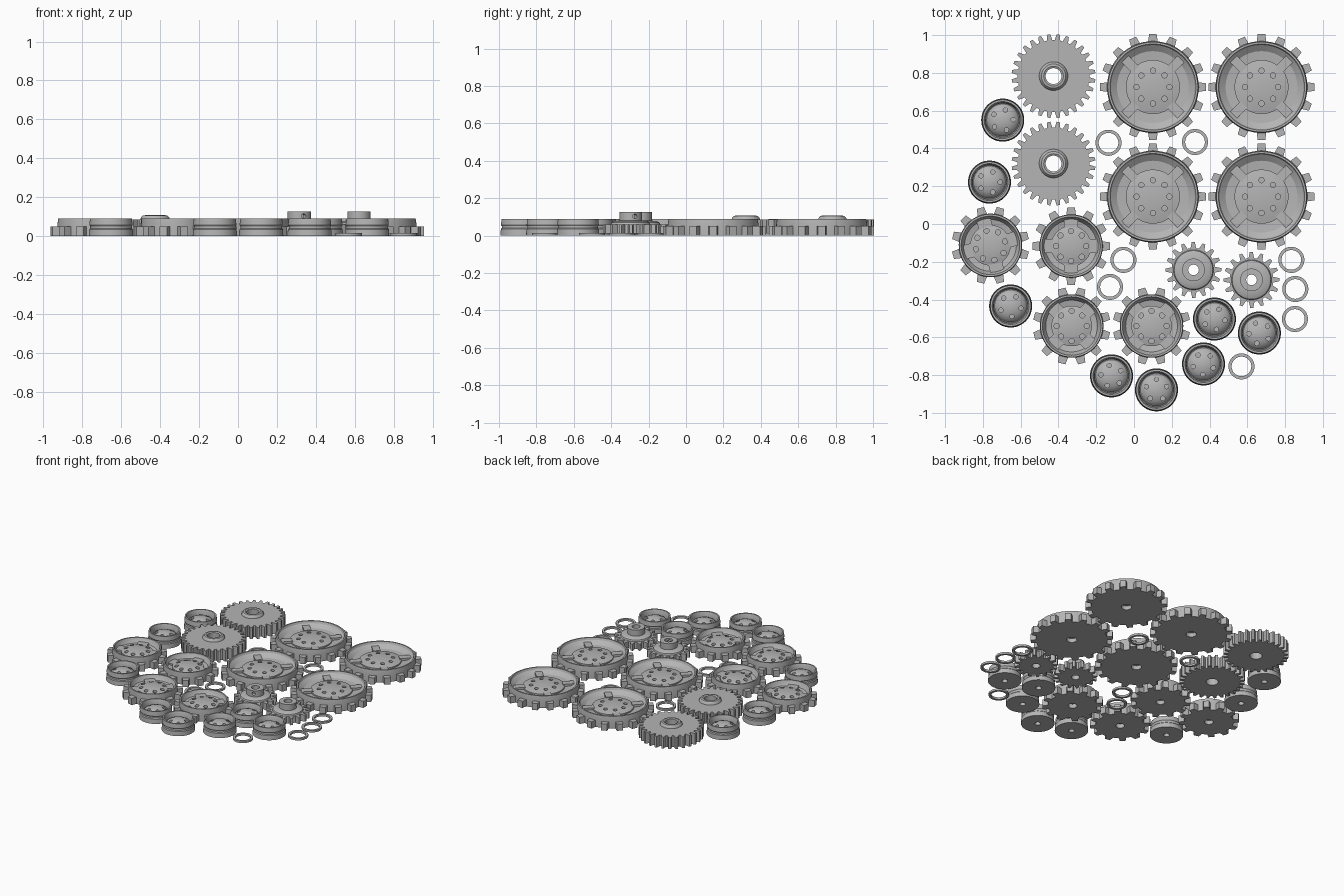
import bpy, bmesh
from math import sin, cos, pi, radians
from mathutils import Matrix, Vector

old = bpy.data.objects.get("Cube")
if old:
    bpy.data.objects.remove(old, do_unlink=True)

grey = bpy.data.materials.new("plain grey")
grey.use_nodes = True
grey.diffuse_color = (0.46, 0.46, 0.46, 1)
grey.node_tree.nodes["Principled BSDF"].inputs["Base Color"].default_value = grey.diffuse_color


def lathe(bm, profile, seg=64, closed=False):
    """Spin a (radius, height) profile; closed profiles make a ring."""
    rings = []
    for r, z in profile:
        if r == 0:
            rings.append([bm.verts.new((0, 0, z))] * seg)
        else:
            rings.append([bm.verts.new((r * cos(2 * pi * i / seg), r * sin(2 * pi * i / seg), z))
                          for i in range(seg)])
    pairs = list(zip(rings, rings[1:]))
    if closed:
        pairs.append((rings[-1], rings[0]))
    for a, b in pairs:
        for i in range(seg):
            j = (i + 1) % seg
            bm.faces.new(list(dict.fromkeys((a[i], a[j], b[j], b[i]))))


def prism(bm, outline, z0, z1, angle):
    """Extrude a flat outline upwards and turn it around the axis."""
    rot = Matrix.Rotation(angle, 4, 'Z')
    low = [bm.verts.new(rot @ Vector((x, y, z0))) for x, y in outline]
    top = [bm.verts.new(rot @ Vector((x, y, z1))) for x, y in outline]
    bm.faces.new(low[::-1])
    bm.faces.new(top)
    for i in range(len(low)):
        j = (i + 1) % len(low)
        bm.faces.new((low[i], low[j], top[j], top[i]))


def arms(bm, count, r0, r1, w0, w1, z0, z1, offset=0):
    """Ring of tapered blocks, used for teeth and spokes."""
    outline = [(r0, -w0 / 2), (r1, -w1 / 2), (r1, w1 / 2), (r0, w0 / 2)]
    for k in range(count):
        prism(bm, outline, z0, z1, offset + 2 * pi * k / count)


def to_mesh(name, bm):
    bmesh.ops.recalc_face_normals(bm, faces=bm.faces)
    mesh = bpy.data.meshes.new(name)
    bm.to_mesh(mesh)
    bm.free()
    mesh.materials.append(grey)
    return mesh


def drill(name, mesh, holes):
    """Cut cylinders (matrix, radius, depth) out of a mesh."""
    bm = bmesh.new()
    for matrix, r, depth in holes:
        bmesh.ops.create_cone(bm, cap_ends=True, segments=16, radius1=r, radius2=r,
                              depth=depth, matrix=matrix)
    cutter = bpy.data.objects.new("hole_cutter", to_mesh("hole_cutter", bm))
    body = bpy.data.objects.new("drilled_body", mesh)
    for ob in (cutter, body):
        bpy.context.collection.objects.link(ob)
    cutter.hide_render = True
    mod = body.modifiers.new("holes", 'BOOLEAN')
    mod.operation, mod.solver, mod.object = 'DIFFERENCE', 'EXACT', cutter
    graph = bpy.context.evaluated_depsgraph_get()
    result = bpy.data.meshes.new_from_object(body.evaluated_get(graph))
    result.name = name
    for ob in (cutter, body):
        bpy.data.objects.remove(ob, do_unlink=True)
    return result


def hole_ring(count, ring, r, z, depth):
    return [(Matrix.Translation((ring * cos(2 * pi * k / count), ring * sin(2 * pi * k / count), z)),
             r, depth) for k in range(count)]


def finish(name, mesh, extras=None):
    """Add teeth and spokes to a body mesh, then smooth it."""
    bm = bmesh.new()
    bm.from_mesh(mesh)
    if extras:
        more = bmesh.new()
        extras(more)
        extra_mesh = to_mesh("extras", more)
        bm.from_mesh(extra_mesh)
        bpy.data.meshes.remove(extra_mesh)
    out = bpy.data.meshes.new(name)
    bm.to_mesh(out)
    bm.free()
    out.materials.append(grey)
    out.shade_smooth()
    out.set_sharp_from_angle(angle=radians(30))
    return out


def lathe_mesh(name, profile, seg=64, closed=False):
    bm = bmesh.new()
    lathe(bm, profile, seg, closed)
    return to_mesh(name, bm)


def place(name, mesh, spots):
    for k, (x, y, turn) in enumerate(spots, 1):
        ob = bpy.data.objects.new(f"{name}_{k}", mesh)
        ob.location = (x, y, 0)
        ob.rotation_euler.z = radians(turn)
        bpy.context.collection.objects.link(ob)


# Large toothed wheels: dished, with a domed drilled hub and four spokes
profile = [(0, 0.03), (0.035, 0.03), (0.035, 0), (0.243, 0), (0.243, 0.06), (0.238, 0.09),
           (0.228, 0.09), (0.222, 0.075), (0.19, 0.052), (0.143, 0.048), (0.143, 0.058),
           (0.10, 0.067), (0.05, 0.072), (0, 0.074)]
body = drill("large_wheel_body", lathe_mesh("large_wheel_body", profile),
             hole_ring(8, 0.087, 0.014, 0.065, 0.03))


def large_extras(bm):
    arms(bm, 16, 0.235, 0.28, 0.052, 0.04, 0, 0.05)
    arms(bm, 4, 0.13, 0.225, 0.05, 0.05, 0.04, 0.066, pi / 4)


place("large_wheel", finish("large_wheel", body, large_extras),
      [(x, y, 0) for x in (0.1, 0.675) for y in (0.145, 0.725)])

# Medium toothed wheels
profile = [(0, 0.03), (0.03, 0.03), (0.03, 0), (0.168, 0), (0.168, 0.06), (0.165, 0.09),
           (0.155, 0.09), (0.15, 0.075), (0.137, 0.055), (0.107, 0.048), (0.107, 0.062),
           (0.075, 0.072), (0.04, 0.077), (0, 0.079)]
body = drill("medium_wheel_body", lathe_mesh("medium_wheel_body", profile),
             hole_ring(8, 0.08, 0.014, 0.07, 0.03))


def medium_extras(bm):
    arms(bm, 12, 0.16, 0.205, 0.052, 0.04, 0, 0.05)
    arms(bm, 4, 0.09, 0.15, 0.075, 0.075, 0.04, 0.064)


place("medium_wheel", finish("medium_wheel", body, medium_extras),
      [(-0.76, -0.113, 15), (-0.333, -0.117, 0), (-0.33, -0.54, 45), (0.093, -0.54, 45)])

# Spur gears with a rounded collar around the bore
profile = [(0.042, 0), (0.19, 0), (0.19, 0.085), (0.076, 0.085), (0.073, 0.096),
           (0.064, 0.105), (0.052, 0.107), (0.042, 0.102)]
place("spur_gear",
      finish("spur_gear", lathe_mesh("spur_gear_body", profile, closed=True),
             lambda bm: arms(bm, 28, 0.18, 0.222, 0.034, 0.016, 0, 0.085, pi / 28)),
      [(-0.426, 0.783, 90), (-0.426, 0.32, 90)])

# Small pinions with a tall hub and a set-screw hole in its side
profile = [(0.028, 0.01), (0.116, 0.01), (0.116, 0.06), (0.106, 0.06), (0.102, 0.07),
           (0.088, 0.077), (0.06, 0.08), (0.06, 0.125), (0.028, 0.125)]
side = Matrix.Translation((0.05, 0, 0.103)) @ Matrix.Rotation(pi / 2, 4, 'Y')
body = drill("pinion_body", lathe_mesh("pinion_body", profile, closed=True), [(side, 0.012, 0.06)])
place("pinion",
      finish("pinion", body, lambda bm: arms(bm, 16, 0.105, 0.148, 0.034, 0.016, 0.01, 0.06)),
      [(0.315, -0.243, -67), (0.622, -0.296, 23)])

# Rollers: grooved rim, domed centre with five holes
profile = [(0, 0.03), (0.02, 0.03), (0.02, 0), (0.114, 0), (0.112, 0.034), (0.107, 0.04),
           (0.107, 0.05), (0.111, 0.056), (0.108, 0.09), (0.098, 0.09), (0.091, 0.07),
           (0.089, 0.045), (0.085, 0.045), (0.074, 0.06), (0.055, 0.071), (0.03, 0.079), (0, 0.082)]
body = drill("roller_body", lathe_mesh("roller_body", profile, 48),
             hole_ring(5, 0.056, 0.012, 0.07, 0.03))
place("roller", finish("roller", body),
      [(-0.695, 0.55, 75), (-0.765, 0.222, 72), (-0.653, -0.434, 60), (0.426, -0.503, 65),
       (0.664, -0.577, 40), (0.368, -0.741, 50), (-0.119, -0.804, 30), (0.119, -0.878, 90)])

# Loose washers
profile = [(0.052, 0), (0.069, 0), (0.069, 0.015), (0.052, 0.015)]
place("washer", finish("washer", lathe_mesh("washer_body", profile, 48, True)),
      [(x, y, 0) for x, y in ((-0.135, 0.43), (0.323, 0.434), (-0.056, -0.19), (-0.127, -0.333),
                              (0.833, -0.19), (0.854, -0.344), (0.852, -0.503), (0.569, -0.754))])
